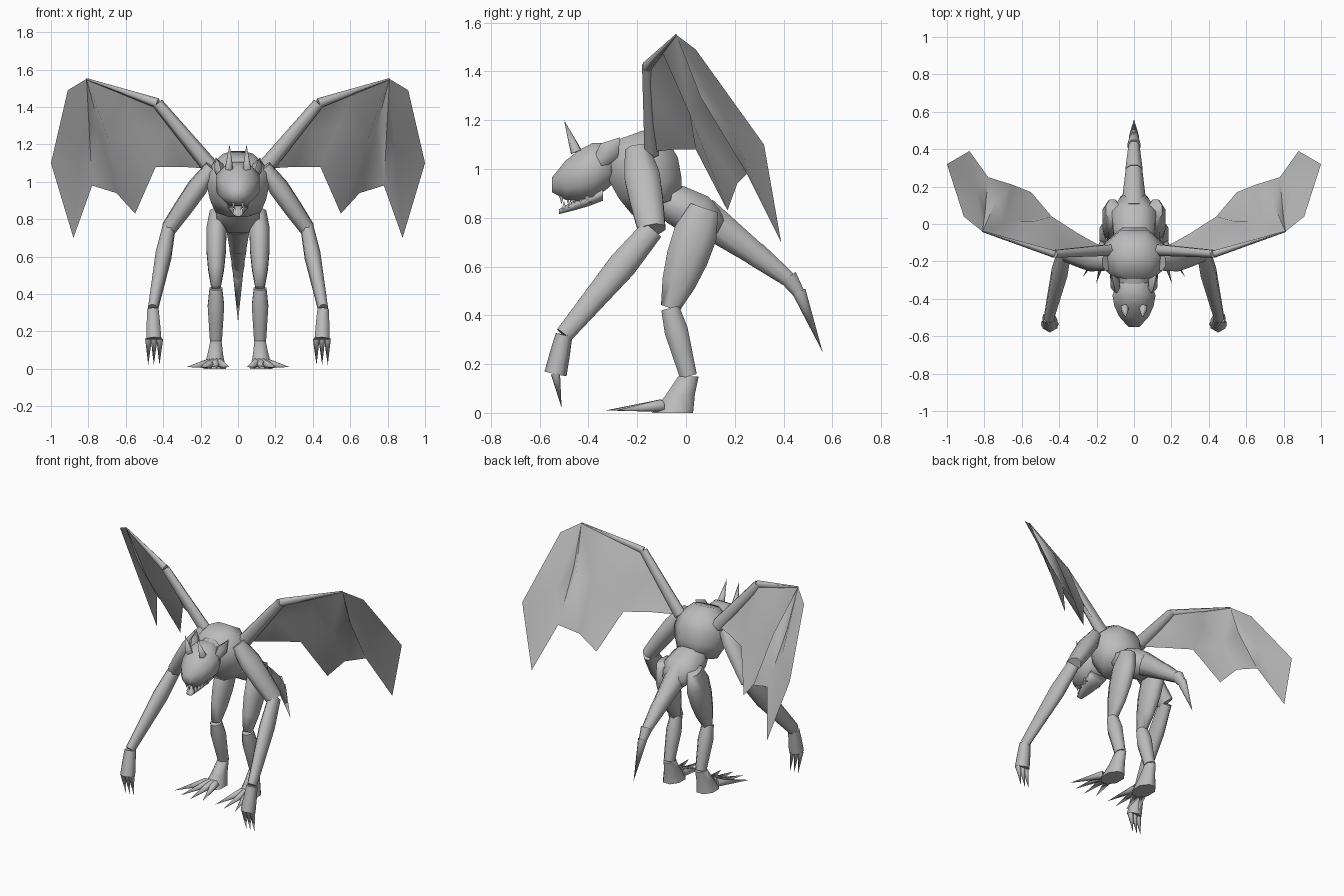
import bpy, bmesh, math
from mathutils import Vector

cube = bpy.data.objects.get("Cube")
if cube:
    bpy.data.objects.remove(cube, do_unlink=True)

GREY = (.5, .5, .5, 1)
hide = bpy.data.materials.new("grey_hide")
hide.use_nodes = True
hide.diffuse_color = GREY
hide.node_tree.nodes["Principled BSDF"].inputs["Base Color"].default_value = GREY
X, Y, Z = Vector((1, 0, 0)), Vector((0, 1, 0)), Vector((0, 0, 1))
SIDES = {"left": 1, "right": -1}


def finish(name, bm):
    """Turn a bmesh into a smooth shaded object with sharp creases."""
    mesh = bpy.data.meshes.new(name)
    bm.to_mesh(mesh)
    bm.free()
    mesh.materials.append(hide)
    part = bpy.data.objects.new(name, mesh)
    bpy.context.collection.objects.link(part)
    bpy.ops.object.select_all(action='DESELECT')
    part.select_set(True)
    bpy.context.view_layer.objects.active = part
    bpy.ops.object.shade_smooth_by_angle(angle=math.radians(75))


def limb(name, start, end, radii, flat=1, sides=8, ref=X, axis=None, mirror=1):
    """Skin evenly spaced rings from start to end; flat is depth over width."""
    start, end = Vector(start), Vector(end)
    normal = axis or (end - start).normalized()
    across = (ref - normal * ref.dot(normal)).normalized()
    deep = normal.cross(across) * flat
    bm = bmesh.new()
    loops = []
    for step, radius in enumerate(radii):
        centre = start.lerp(end, step / (len(radii) - 1))
        radius /= math.cos(math.pi / sides)
        loop = []
        for corner in range(sides):
            turn = math.tau * (corner + .5) / sides
            point = centre + radius * (across * math.cos(turn) + deep * math.sin(turn))
            loop.append(bm.verts.new((point.x * mirror, point.y, point.z)))
        loops.append(loop)
    for upper, lower in zip(loops, loops[1:]):
        for k in range(sides):
            after = (k + 1) % sides
            bm.faces.new((upper[k], upper[after], lower[after], lower[k]))
    bm.faces.new(loops[0])
    bm.faces.new(loops[-1])
    bmesh.ops.remove_doubles(bm, verts=bm.verts, dist=.0005)
    bmesh.ops.recalc_face_normals(bm, faces=bm.faces)
    finish(name, bm)


def pair(name, *args, **options):
    """Build a limb on both sides of the body."""
    for side, mirror in SIDES.items():
        limb(f"{side}_{name}", *args, mirror=mirror, **options)


# Torso, waist and neck
limb("torso", (0, -.225, 1.14), (0, -.12, .85), (.08, .15, .165, .15, .12), flat=.9)
limb("pelvis", (0, -.13, .9), (0, .14, .76), (.08, .11, .12, .07), flat=.75)
limb("neck", (0, -.2, 1.03), (0, -.36, 1.02), (.1, .075))

# Head: skull, open jaw, teeth, horns and ears
limb("skull", (0, -.27, 1.03), (0, -.55, .935), (.06, .095, .115, .105, .08, .03), axis=Y)
limb("jaw", (0, -.34, .9), (0, -.52, .825), (.06, .055, .04, .02), flat=.5, axis=Y)
for i in range(5):
    gum = Vector((.024 + i * .007, i * .026 - .51, .89))
    pair(f"upper_tooth_{i}", gum, gum - Z * .035, (.01, 0), sides=4)
    gum += Vector((-.006, .01, -.055 + i * .007))
    pair(f"lower_tooth_{i}", gum, gum + Z * .035, (.01, 0), sides=4)
pair("horn", (.05, -.45, 1.07), (.045, -.5, 1.2), (.02, 0), sides=5)
pair("ear", (.085, -.36, 1.02), (.12, -.27, 1.13), (.015, .025, 0), flat=1.6, sides=6)

# Tail: overlapping tapered segments ending in a spike
joints = [Vector((0, y, z)) for y, z in ((.08, .8), (.3, .64), (.43, .54), (.47, .48), (.56, .25))]
for name, top, tip, width, taper in zip(("base", "middle", "end", "spike"), joints, joints[1:],
                                        (.07, .046, .034, .026), (.6, .6, .6, 0)):
    limb(f"tail_{name}", top + (top - tip).normalized() * .02, tip, (width, width * taper), flat=1.1)

# Arms
shoulder, elbow = Vector((.14, -.2, 1.08)), Vector((.37, -.14, .75))
wrist, knuckles = Vector((.455, -.5, .32)), Vector((.45, -.535, .16))
pair("upper_arm", shoulder, elbow, (.035, .052, .048, .04), flat=1.4)
pair("forearm", elbow, wrist, (.034, .042, .034, .026), flat=1.4)
pair("hand", wrist, knuckles, (.03, .036, .04), sides=6)
for i in range(3):
    base = knuckles + X * (i - 1) * .03
    pair(f"claw_{i}", base, base + Vector((0, .025, -.14)), (.016, 0), sides=5)

# Legs
hip, knee, ankle = Vector((.115, .075, .84)), Vector((.118, -.065, .43)), Vector((.118, .01, .15))
pair("thigh", hip, knee, (.036, .054, .052, .042, .024), flat=1.65)
pair("shin", knee, ankle, (.034, .044, .038, .032), flat=1.1)
pair("foot", ankle, (.125, -.055, 0), (.03, .042, .06), flat=1.4, axis=Z)
for i in range(4):
    spread = math.radians(20 * i - 24)
    base = Vector((.1 + i * .02, -.1, .03))
    tip = Vector((.14 + .23 * math.sin(spread), -.1 - .23 * math.cos(spread), .01))
    pair(f"toe_{i}", base, tip, (.022, 0), sides=5)

# Wings: a two part bone and a membrane billowing between the fingers
root, bend, peak = Vector((.14, -.14, 1.07)), Vector((.43, -.16, 1.42)), Vector((.81, -.04, 1.55))
pair("wing_arm", root, bend, (.03, .02), flat=1.3, sides=6, ref=Y)
pair("wing_finger", bend, peak, (.018, .003), flat=1.3, sides=6, ref=Y)
leading = [Vector((.91, .04, 1.49)), peak, peak, peak, peak, peak.lerp(bend, .5), bend, root]
trailing = [Vector(p) for p in ((1, .32, 1.1), (.88, .39, .7), (.78, .25, .98), (.65, .21, .94),
                                (.55, .17, .83), (.44, .04, 1.08), (.3, -.05, 1.08))] + [root]
billow = (0, .03, -.03, .05, -.04, .05, -.02, 0)
for side, mirror in SIDES.items():
    bm = bmesh.new()
    rows = []
    for front, back, sag in zip(leading, trailing, billow):
        fold = front.lerp(back, .45) + Y * sag
        rows.append([bm.verts.new((p.x * mirror, p.y, p.z)) for p in (front, fold, back)])
    for outer, inner in zip(rows, rows[1:]):
        for k in range(2):
            quad = (outer[k], outer[k + 1], inner[k + 1], inner[k])
            bm.faces.new(quad[::mirror])
    bmesh.ops.remove_doubles(bm, verts=bm.verts, dist=.0005)
    bmesh.ops.triangulate(bm, faces=bm.faces)
    finish(f"{side}_wing_membrane", bm)
